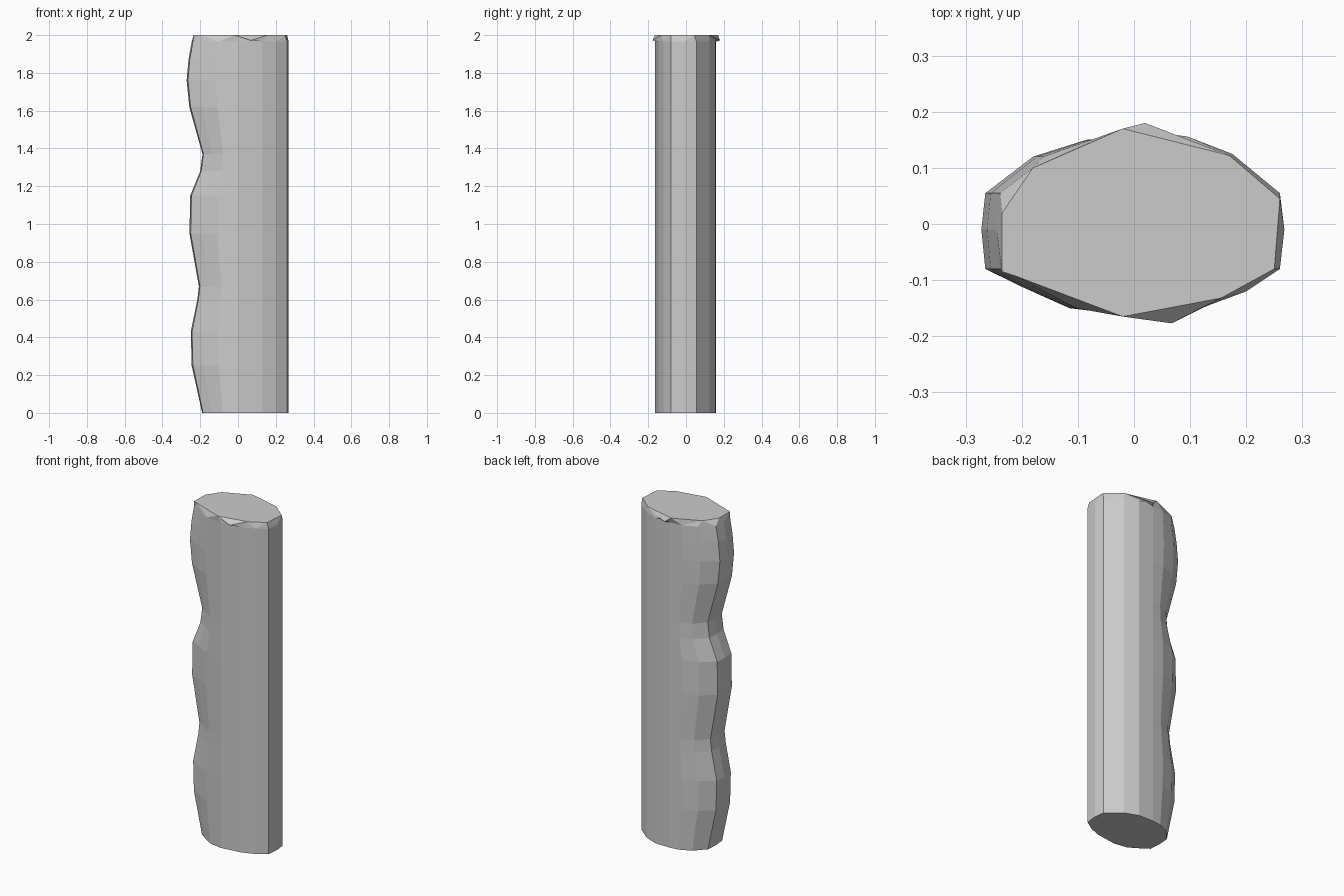
import bpy, bmesh

if "Cube" in bpy.data.objects:
    bpy.data.objects.remove(bpy.data.objects["Cube"])

# Oval cross-section, anticlockwise from the right
SECTION = [(0.268, -0.01), (0.26, 0.055), (0.175, 0.125), (0.095, 0.156), (0.0, 0.158),
           (-0.085, 0.15), (-0.18, 0.12), (-0.265, 0.055), (-0.272, -0.01), (-0.265, -0.08),
           (-0.20, -0.112), (-0.115, -0.15), (0.0, -0.164), (0.13, -0.146), (0.20, -0.12),
           (0.26, -0.08)]
# Finger-groove profile: height, left edge
GROOVES = [(0, -0.19), (0.25, -0.245), (0.43, -0.25), (0.6, -0.215), (0.67, -0.207),
           (0.95, -0.257), (1.15, -0.253), (1.28, -0.2), (1.37, -0.188), (1.62, -0.258),
           (1.76, -0.272), (1.87, -0.262), (1.965, -0.245)]
# Flat top outline
TOP = [(0.26, 0.045), (0.17, 0.122), (-0.02, 0.17), (-0.18, 0.1), (-0.235, 0.02),
       (-0.235, -0.085), (-0.205, -0.095), (-0.02, -0.165), (0.155, -0.132), (0.25, -0.08)]

bm = bmesh.new()


def ring(points, z):
    return [bm.verts.new((x, y, z)) for x, y in points]


def loop_edges(verts):
    edges = []
    for a, b in zip(verts, verts[1:] + verts[:1]):
        edges.append(bm.edges.get((a, b)) or bm.edges.new((a, b)))
    return edges


# Grip body: only the left half is pinched by the grooves
rings = []
for z, left in GROOVES:
    k = left / -0.272
    rings.append(ring([(x * k if x < 0 else x, y) for x, y in SECTION], z))
for low, high in zip(rings, rings[1:]):
    for i in range(len(low)):
        j = (i + 1) % len(low)
        bm.faces.new((low[i], low[j], high[j], high[i]))
bm.faces.new(rings[0][::-1])

# Rough-cut top rim
top = ring(TOP, 2.0)
bm.faces.new(top)
bmesh.ops.bridge_loops(bm, edges=loop_edges(rings[-1]) + loop_edges(top))
bmesh.ops.recalc_face_normals(bm, faces=bm.faces[:])

# Small burrs flaring out of the rim at front and back
for tip, a, b, base in (((0.02, 0.18, 1.972), 1, 2, 4), ((0.067, -0.177, 1.972), 7, 8, 13)):
    p = bm.verts.new(tip)
    va, vb, vc = top[a], top[b], rings[-1][base]
    burr = [bm.faces.new(f) for f in ((va, p, vb), (va, vc, p), (vb, p, vc))]
    for f in burr:
        f.normal_update()
    if burr[0].normal.z < 0:
        bmesh.ops.reverse_faces(bm, faces=burr)

mesh = bpy.data.meshes.new("grip_handle")
bm.to_mesh(mesh)
bm.free()
bpy.context.collection.objects.link(bpy.data.objects.new("grip_handle", mesh))
